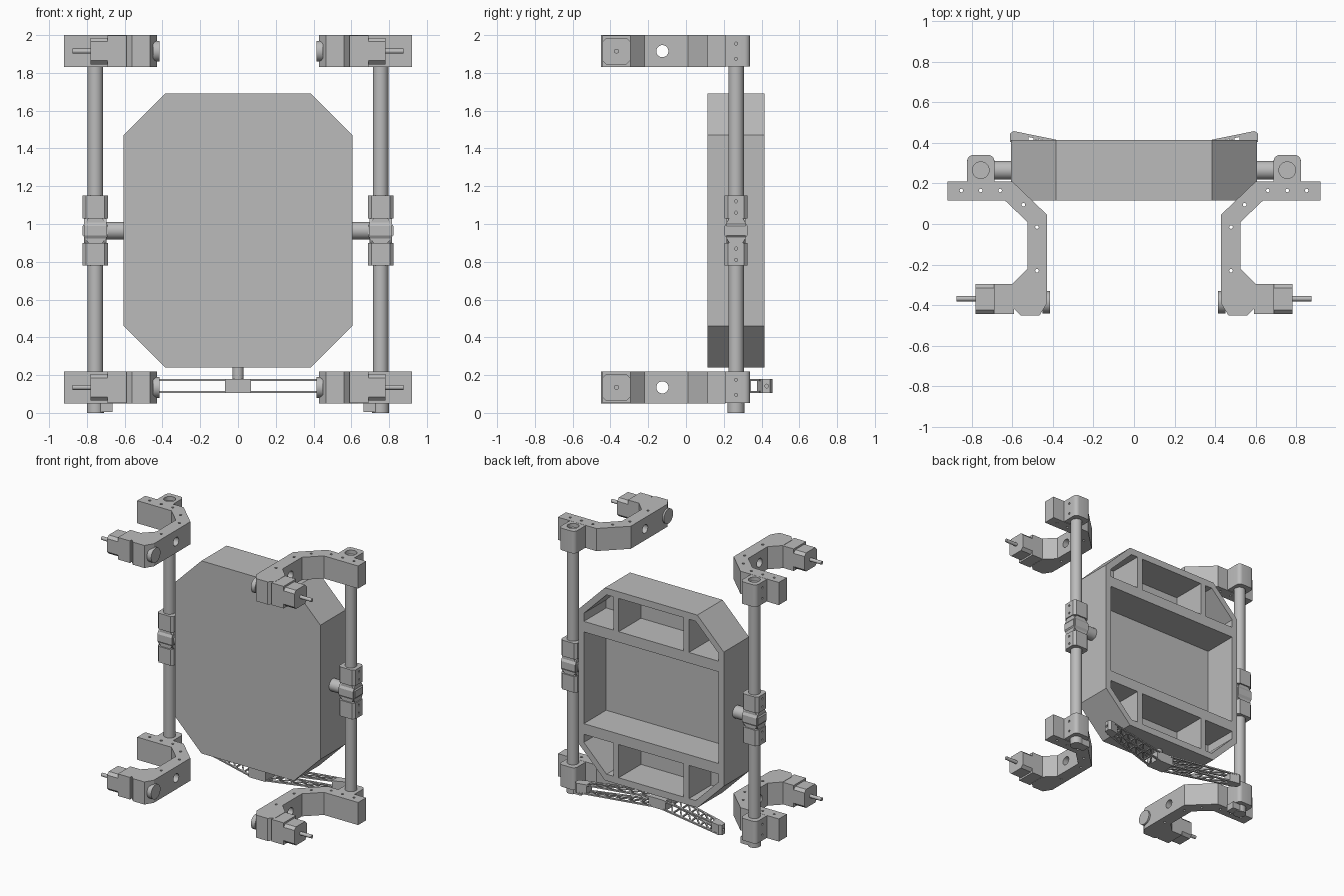
import bpy, bmesh, math
from mathutils import Vector

cube = bpy.data.objects.get("Cube")
if cube:
    bpy.data.objects.remove(cube, do_unlink=True)

grey = bpy.data.materials.new("plain_grey")
grey.use_nodes = True
colour = (0.5, 0.5, 0.5, 1)
grey.diffuse_color = colour
grey.node_tree.nodes["Principled BSDF"].inputs["Base Color"].default_value = colour


def prism(name, polys, axis, lo, hi, smooth=False):
    """Extrude one or more flat outlines along an axis."""
    place = {"x": lambda a, b, h: (h, a, b),
             "y": lambda a, b, h: (a, h, b),
             "z": lambda a, b, h: (a, b, h)}[axis]
    bm = bmesh.new()
    for poly in polys:
        base = [bm.verts.new(place(a, b, lo)) for a, b in poly]
        top = [bm.verts.new(place(a, b, hi)) for a, b in poly]
        bm.faces.new(base)
        bm.faces.new(top)
        for i in range(len(poly)):
            j = (i + 1) % len(poly)
            bm.faces.new((base[i], base[j], top[j], top[i]))
    bmesh.ops.recalc_face_normals(bm, faces=bm.faces)
    mesh = bpy.data.meshes.new(name)
    bm.to_mesh(mesh)
    bm.free()
    mesh.materials.append(grey)
    obj = bpy.data.objects.new(name, mesh)
    bpy.context.collection.objects.link(obj)
    if smooth:
        activate(obj)
        bpy.ops.object.shade_smooth_by_angle(angle=math.radians(35))
    return obj


def activate(obj):
    bpy.ops.object.select_all(action="DESELECT")
    obj.select_set(True)
    bpy.context.view_layer.objects.active = obj


def circle(a, b, r, n=32):
    return [(a + r * math.cos(math.tau * i / n), b + r * math.sin(math.tau * i / n))
            for i in range(n)]


def rect(a0, a1, b0, b1):
    return [(a0, b0), (a1, b0), (a1, b1), (a0, b1)]


def beam(p, q, w):
    p, q = Vector(p), Vector(q)
    d = (q - p).normalized() * w / 2
    n = Vector((-d.y, d.x))
    return [p + n - d, q + n + d, q - n + d, p - n - d]


def cut(obj, cutter):
    activate(obj)
    cutter.hide_render = True
    mod = obj.modifiers.new("cut", "BOOLEAN")
    mod.object = cutter
    mod.operation = "DIFFERENCE"
    mod.solver = "EXACT"
    bpy.ops.object.modifier_apply(modifier=mod.name)
    bpy.data.objects.remove(cutter, do_unlink=True)


def flip(poly, s):
    return [(a * s, b) for a, b in poly]


def flip_z(poly):
    return [(a, 2 * MID - b) for a, b in poly]


MID = 0.965       # height of the body centre and pivots
TUBE_X, TUBE_Y = 0.755, 0.265

# Body: octagonal tray, open at the back, with pockets
quarter = [(0.605, 1.47), (0.385, 1.69)]
upper = quarter + flip(quarter, -1)[::-1]
body = prism("body_tray", [upper + flip_z(upper)[::-1]], "y", 0.115, 0.415)
side = [(0.315, 1.39), (0.56, 1.39), (0.56, 1.451), (0.371, 1.64), (0.315, 1.64)]
row = [rect(-0.27, 0.27, 1.39, 1.64), side, flip(side, -1)]
pockets = row + [flip_z(p) for p in row] + [rect(-0.56, 0.56, 0.62, 1.31)]
cut(body, prism("pocket_cutter", pockets, "y", 0.15, 0.5))

# Swing arm outline seen from above, and its screw holes
arm_plan = [(0.92, 0.21), (0.60, 0.21), (0.428, 0.045), (0.428, -0.39), (0.465, -0.45),
            (0.56, -0.45), (0.60, -0.41), (0.60, -0.295), (0.525, -0.22),
            (0.525, 0.01), (0.635, 0.115), (0.92, 0.115)]
screws = [(0.85, 0.165), (0.755, 0.165), (0.66, 0.165),
          (0.545, 0.095), (0.478, -0.015), (0.478, -0.23)]

for s, label in ((1, "left"), (-1, "right")):
    tx = s * TUBE_X

    # Upright tube and the pivot joint at mid height
    prism(f"{label}_upright_tube", [circle(tx, TUBE_Y, 0.041)], "z", 0.03, 1.97, True)
    prism(f"{label}_body_pivot", [circle(TUBE_Y, MID, 0.046)], "x",
          *sorted((s * 0.59, s * 0.72)), True)
    for name, lo in (("lower", 0.78), ("upper", 1.03)):
        c = 0.018
        block = [(-0.067, -0.06 + c), (-0.067 + c, -0.06), (0.067 - c, -0.06),
                 (0.067, -0.06 + c), (0.067, 0.06 - c), (0.067 - c, 0.06),
                 (-0.067 + c, 0.06), (-0.067, 0.06 - c)]
        clamp = prism(f"{label}_{name}_joint_clamp",
                      [[(tx + a, TUBE_Y + b) for a, b in block]], "z", lo, lo + 0.12)
        holes = [circle(TUBE_Y, lo + z, 0.008, 12) for z in (0.03, 0.09)]
        cut(clamp, prism("screw_cutter", holes, "x",
                         *sorted((s * 0.80, s * 0.86))))
    star = [(0.06, 0.025), (0.03, 0.075), (0.03, -0.075), (0.06, -0.025)]
    outline = [star[2], star[3], star[0], star[1]]
    outline += [(-a, b) for a, b in outline[::-1]]
    prism(f"{label}_joint_star", [[(TUBE_Y + a, MID + b) for a, b in outline]], "x",
          tx - 0.06, tx + 0.06)
    wide = [(0.03, -0.075), (0.067, -0.025), (0.067, 0.025), (0.03, 0.075)]
    wide += [(-a, b) for a, b in wide[::-1]]
    prism(f"{label}_joint_cross", [[(tx + a, MID + b) for a, b in wide]], "y",
          TUBE_Y - 0.05, TUBE_Y + 0.05)

    # Foot collar with its clamping lug
    prism(f"{label}_foot_collar", [circle(tx, TUBE_Y, 0.045)], "z", 0, 0.06, True)
    prism(f"{label}_foot_lug", [rect(*sorted((s * 0.665, tx)), 0.23, 0.30)], "z", 0.005, 0.055)

    for level, z0 in (("lower", 0.05), ("upper", 1.83)):
        z1, zc = z0 + 0.17, z0 + 0.085
        tag = f"{label}_{level}"

        # Arm with cross hole and screw holes
        arm = prism(f"{tag}_arm", [flip(arm_plan, s)], "z", z0, z1)
        cut(arm, prism("screw_cutter", [circle(s * x, y, 0.009, 12) for x, y in screws],
                       "z", z0 - 0.05, z1 + 0.05))
        cut(arm, prism("hole_cutter", [circle(-0.125, zc, 0.032)], "x",
                       *sorted((s * 0.40, s * 0.55))))

        # Rounded clamp holding the tube
        r = 0.03
        outline = [(tx - 0.067, 0.205), (tx + 0.067, 0.205)]
        for cx, start in ((tx + 0.067 - r, 0), (tx - 0.067 + r, math.pi / 2)):
            outline += [(cx + r * math.cos(start + k * math.pi / 12),
                         0.34 - r + r * math.sin(start + k * math.pi / 12))
                        for k in range(7)]
        clamp = prism(f"{tag}_tube_clamp", [outline], "z", z0 + 0.003, z1 - 0.001, True)
        cut(clamp, prism("bore_cutter", [circle(tx, TUBE_Y, 0.041)], "z", z0 - 0.1, z1 + 0.1))
        cut(clamp, prism("screw_cutter", [circle(TUBE_Y, zc + d, 0.008, 12)
                                          for d in (-0.04, 0.04)], "x",
                         *sorted((s * 0.79, s * 0.86))))

        # Motor, shaft and round end cap
        prism(f"{tag}_motor_mount", [rect(-0.443, -0.295, zc - 0.083, zc + 0.083)], "x",
              *sorted((s * 0.59, s * 0.69)))
        c, h, w = 0.02, 0.07, 0.074
        face = [(-w + c, -h), (w - c, -h), (w, -h + c), (w, h - c),
                (w - c, h), (-w + c, h), (-w, h - c), (-w, -h + c)]
        prism(f"{tag}_motor", [[(a - 0.369, zc + b) for a, b in face]], "x",
              *sorted((s * 0.68, s * 0.78)))
        prism(f"{tag}_motor_shaft", [circle(-0.368, zc, 0.013, 16)], "x",
              *sorted((s * 0.77, s * 0.875)), True)
        prism(f"{tag}_end_cap", [circle(-0.385, zc, 0.055)], "x",
              *sorted((s * 0.415, s * 0.45)), True)

    # Balance bar: two thin truss plates joined by an end lug
    truss = []
    inner = [Vector((0.05, 0.235)).lerp(Vector((0.57, 0.395)), i / 6) for i in range(7)]
    outer = [Vector((0.05, 0.34)).lerp(Vector((0.58, 0.448)), i / 6) for i in range(7)]
    truss += [beam(inner[0], inner[-1], 0.014), beam(outer[0], outer[-1], 0.014)]
    for i in range(6):
        truss.append(beam(inner[i], outer[i + 1], 0.01))
        truss.append(beam(outer[i], inner[i], 0.01))
    truss = [flip(t, s) for t in truss]
    prism(f"{label}_bar_lower_truss", truss, "z", 0.105, 0.115)
    prism(f"{label}_bar_upper_truss", truss, "z", 0.17, 0.18)
    lug = prism(f"{label}_bar_lug", [flip([(0.52, 0.375), (0.61, 0.405), (0.612, 0.445),
                                           (0.592, 0.458), (0.52, 0.44)], s)],
                "z", 0.105, 0.18)
    cut(lug, prism("hole_cutter", [circle(0.428, 0.142, 0.01, 12)], "x",
                   *sorted((s * 0.57, s * 0.65))))

# Centre block and post carrying the balance bar
prism("bar_centre_block", [rect(-0.07, 0.07, 0.225, 0.345)], "z", 0.105, 0.18)
prism("bar_centre_post", [circle(0, TUBE_Y, 0.03)], "z", 0.17, 0.26, True)
